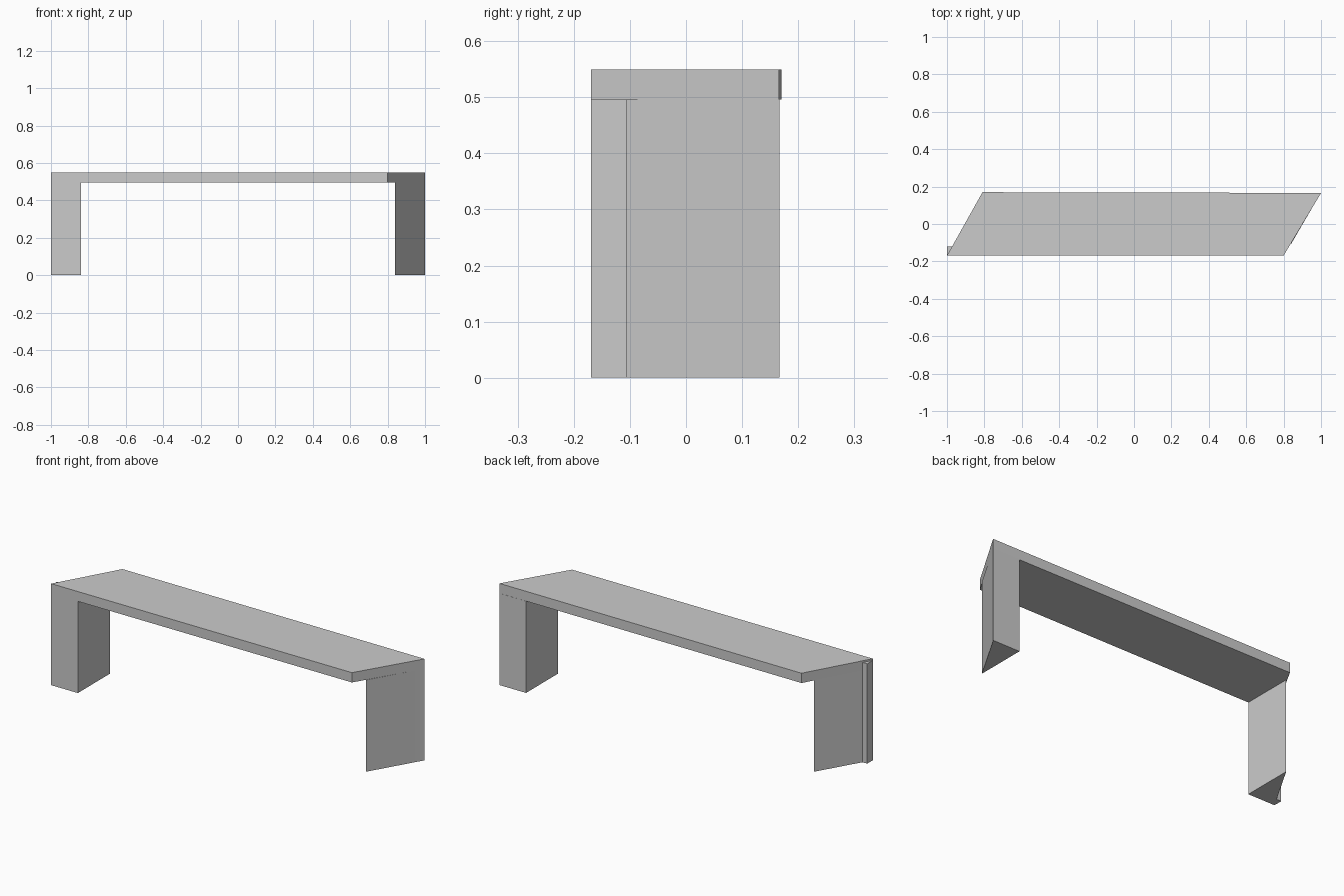
import bpy, bmesh

if "Cube" in bpy.data.objects:
    bpy.data.objects.remove(bpy.data.objects["Cube"])


def prism(name, outline, z0, z1):
    """Extrude a counter-clockwise plan outline between two heights."""
    bm = bmesh.new()
    base = bm.faces.new([bm.verts.new((x, y, z0)) for x, y in outline])
    top = bmesh.ops.extrude_face_region(bm, geom=[base], use_keep_orig=True)
    verts = [g for g in top["geom"] if isinstance(g, bmesh.types.BMVert)]
    bmesh.ops.translate(bm, verts=verts, vec=(0, 0, z1 - z0))
    bmesh.ops.recalc_face_normals(bm, faces=bm.faces[:])
    mesh = bpy.data.meshes.new(name)
    bm.to_mesh(mesh)
    bm.free()
    obj = bpy.data.objects.new(name, mesh)
    bpy.context.collection.objects.link(obj)
    return obj


TOP, UNDER = 0.549, 0.496

# Slanted top slab
prism("table_top", [(-1, -0.169), (0.8, -0.169), (1, 0.166), (-0.81, 0.17)], UNDER, TOP)

# Triangular legs following the slanted ends
prism("left_leg", [(-1, -0.169), (-0.84, -0.169), (-0.84, 0.107)], 0, UNDER)
prism("right_leg", [(0.84, -0.107), (0.975, 0.125), (1, 0.167), (0.84, 0.167)], 0, UNDER)

# Thin corner strip squaring off the left leg's sharp outer edge
prism("left_corner_strip", [(-1, -0.169), (-0.97, -0.12), (-1, -0.12)], 0, 0.54)
